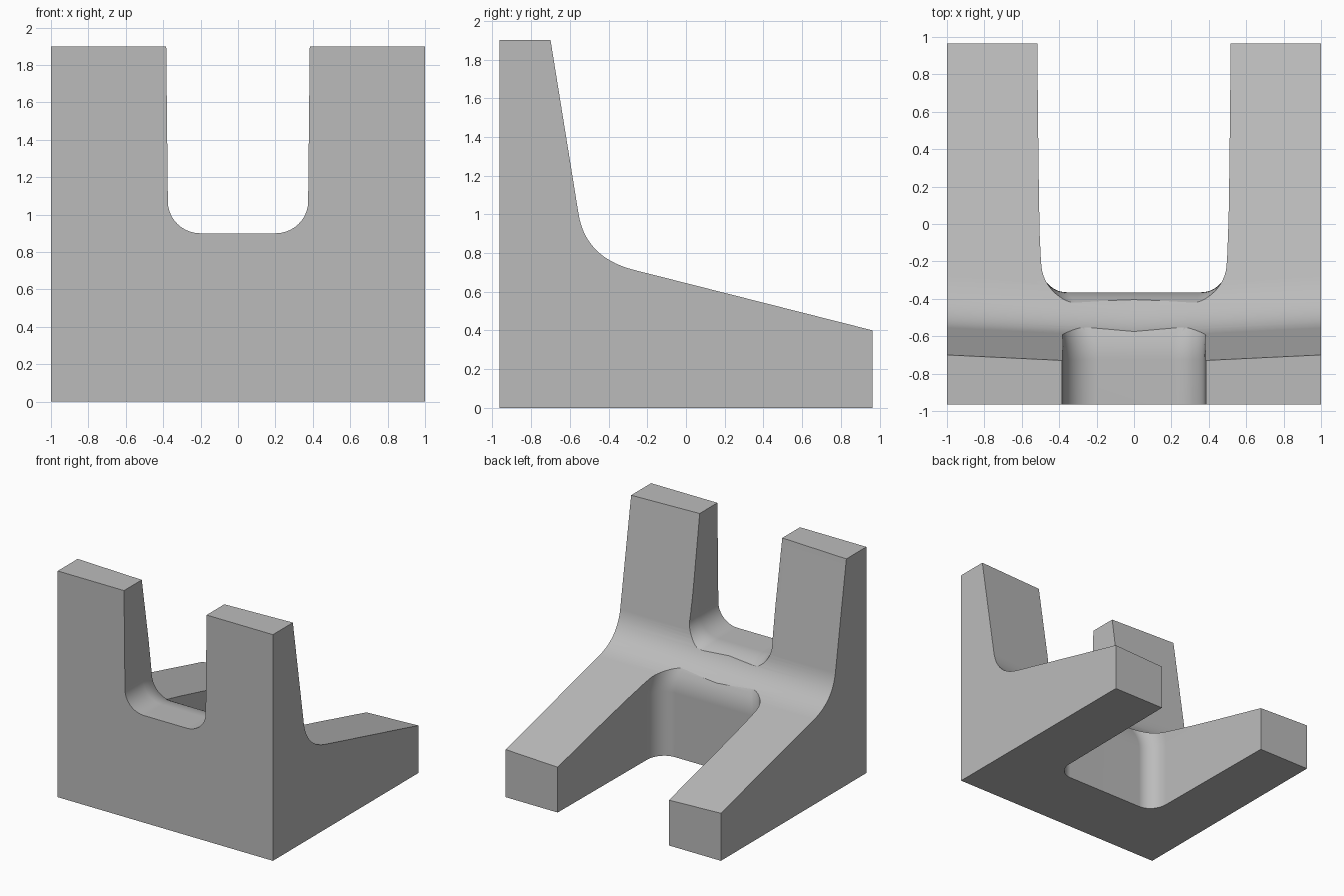
import bpy
import bmesh
from math import cos, sin, pi, radians
from mathutils import Vector

cube = bpy.data.objects.get("Cube")
if cube:
    bpy.data.objects.remove(cube)

grey = bpy.data.materials.new("plain grey")
grey.use_nodes = True
colour = (0.5, 0.5, 0.5, 1)
grey.diffuse_color = colour
grey.node_tree.nodes["Principled BSDF"].inputs["Base Color"].default_value = colour


def loft(name, sections):
    """Closed solid through a row of matching closed sections."""
    bm = bmesh.new()
    rings = [[bm.verts.new(p) for p in s] for s in sections]
    for a, b in zip(rings, rings[1:]):
        for i in range(len(a)):
            j = (i + 1) % len(a)
            bm.faces.new((a[i], a[j], b[j], b[i]))
    bm.faces.new(rings[0])
    bm.faces.new(rings[-1])
    bmesh.ops.recalc_face_normals(bm, faces=bm.faces)
    mesh = bpy.data.meshes.new(name)
    bm.to_mesh(mesh)
    bm.free()
    mesh.materials.append(grey)
    obj = bpy.data.objects.new(name, mesh)
    bpy.context.collection.objects.link(obj)
    return obj


# Body: side profile, drawn slightly slimmer towards the middle
def side_profile(x):
    k = 1 - abs(x)
    dy, dz = -0.048 * k, -0.04 * k
    a, c, b = Vector((-0.27, 0.713)), Vector((-0.517, 0.776)), Vector((-0.555, 1.0))
    pts = [(-0.965, 0), (0.965, 0), (0.965, 0.4 + dz)]
    steps = 14
    for i in range(steps + 1):
        t = i / steps
        p = a * (1 - t) ** 2 + c * 2 * t * (1 - t) + b * t * t
        pts.append((p.x + dy, p.y + dz))
    pts += [(-0.7 + dy, 1.9), (-0.965, 1.9)]
    return [(x, y, z) for y, z in pts]


body = loft("upright_and_legs", [side_profile(x) for x in (-1, 0, 1)])

# Slot cutter: a rounded U carried along the bridge and bent down the back
BEND = 0.36
CENTRE = Vector((0, -0.365 - BEND, 0.9 - BEND))


def u_section(origin, out, t):
    s = t * t * (3 - 2 * t)
    flat = 0.2 + 0.16 * s
    wall = 0.375 + 0.13 * s
    rise = 0.17 - 0.01 * s
    half = []
    for i in range(11):
        a = pi / 2 * i / 10
        half.append((flat + (wall - flat) * sin(a), rise * (1 - cos(a))))
    half.append((wall + 0.015, 1.6))
    outline = half + [(-w, d) for w, d in reversed(half)]
    return [origin + out * d + Vector((w, 0, 0)) for w, d in outline]


up, back = Vector((0, 0, 1)), Vector((0, 1, 0))
sections = [u_section(Vector((0, -1.2, 0.9)), up, 0)]
for i in range(17):
    t = i / 16
    out = up * cos(t * pi / 2) + back * sin(t * pi / 2)
    sections.append(u_section(CENTRE + out * BEND, out, t))
sections.append(u_section(Vector((0, -0.365, -0.3)), back, 1))
cutter = loft("slot_cutter", sections)
cutter.hide_render = True

# Cut the slot, then keep only the finished body
cut = body.modifiers.new("slot", 'BOOLEAN')
cut.operation = 'DIFFERENCE'
cut.solver = 'EXACT'
cut.object = cutter
bpy.ops.object.select_all(action='DESELECT')
body.select_set(True)
bpy.context.view_layer.objects.active = body
bpy.ops.object.modifier_apply(modifier=cut.name)
bpy.data.objects.remove(cutter)

# Smooth fillets, crisp corners
bpy.ops.object.shade_smooth_by_angle(angle=radians(30))
weighted = body.modifiers.new("flat_faces", 'WEIGHTED_NORMAL')
weighted.keep_sharp = True
